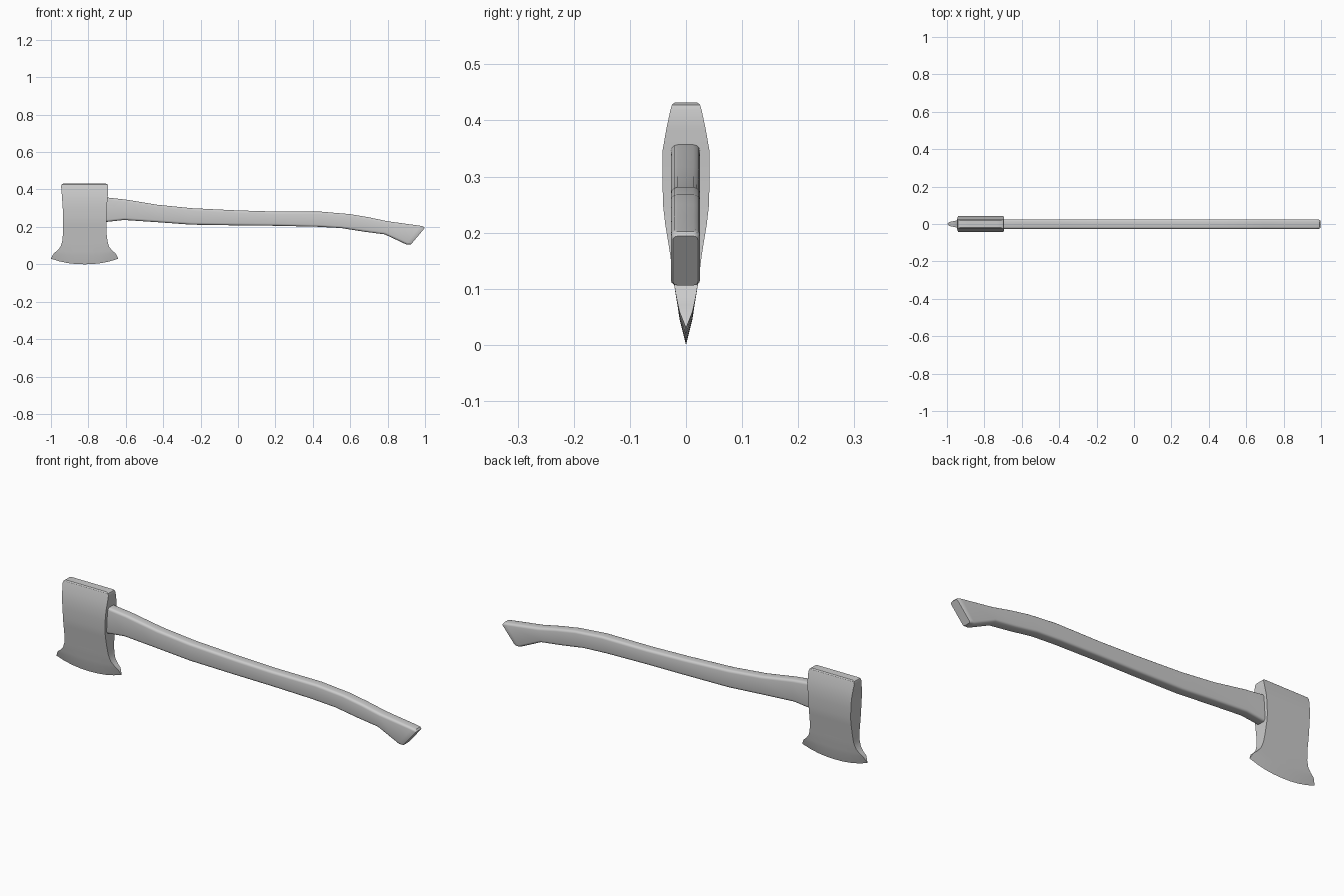
import bpy, bmesh, math

if "Cube" in bpy.data.objects:
    bpy.data.objects.remove(bpy.data.objects["Cube"])


def loft(name, rings, cap_last=True, angle=30):
    """Skin a list of equal-length closed rings and cap the ends."""
    bm = bmesh.new()
    rows = [[bm.verts.new(p) for p in ring] for ring in rings]
    n = len(rows[0])
    for a, b in zip(rows, rows[1:]):
        for i in range(n):
            j = (i + 1) % n
            bm.faces.new((a[i], a[j], b[j], b[i]))
    bm.faces.new(rows[0])
    if cap_last:
        bm.faces.new(rows[-1])
    bmesh.ops.remove_doubles(bm, verts=bm.verts, dist=0.0002)
    bmesh.ops.recalc_face_normals(bm, faces=bm.faces)
    mesh = bpy.data.meshes.new(name)
    bm.to_mesh(mesh)
    bm.free()
    obj = bpy.data.objects.new(name, mesh)
    bpy.context.collection.objects.link(obj)
    bpy.ops.object.select_all(action='DESELECT')
    obj.select_set(True)
    bpy.context.view_layer.objects.active = obj
    bpy.ops.object.shade_smooth_by_angle(angle=math.radians(angle))
    return obj


# Axe head: rows of (z at middle, x left, x right, half thickness, edge curve)
head_rows = [
    (0.432, -0.932, -0.708, 0.020, 0), (0.428, -0.942, -0.698, 0.025, 0),
    (0.418, -0.946, -0.694, 0.028, 0), (0.385, -0.943, -0.695, 0.035, 0),
    (0.345, -0.940, -0.698, 0.042, 0), (0.300, -0.937, -0.702, 0.042, 0),
    (0.250, -0.935, -0.704, 0.041, 0), (0.215, -0.935, -0.704, 0.037, 0),
    (0.160, -0.936, -0.702, 0.028, 0), (0.120, -0.940, -0.697, 0.023, 0),
    (0.090, -0.950, -0.688, 0.0185, 0.002), (0.066, -0.968, -0.671, 0.0145, 0.006),
    (0.046, -0.985, -0.655, 0.0115, 0.013), (0.000, -1.000, -0.640, 0.0, 0.030),
]
us = [-1 + i / 4 for i in range(9)]
head = []
for z, x0, x1, w, c in head_rows:
    side = [((x0 + x1) / 2 + u * (x1 - x0) / 2, z + c * abs(u) ** 2.2) for u in us]
    head.append([(x, -w, zz) for x, zz in side] + [(x, w, zz) for x, zz in reversed(side)])
loft("axe_head", head, cap_last=False)

# Handle: stations of (top x, top z, bottom x, bottom z)
stations = [
    (-0.73, 0.361, -0.73, 0.224), (-0.69, 0.356, -0.69, 0.228), (-0.60, 0.346, -0.61, 0.237),
    (-0.43, 0.318, -0.43, 0.225), (-0.25, 0.300, -0.25, 0.212),
    (0.00, 0.288, 0.00, 0.208), (0.20, 0.282, 0.20, 0.206),
    (0.45, 0.281, 0.42, 0.201), (0.60, 0.268, 0.55, 0.194),
    (0.70, 0.251, 0.67, 0.175), (0.80, 0.230, 0.785, 0.160),
    (0.975, 0.206, 0.900, 0.106), (0.992, 0.202, 0.913, 0.106),
]
half, rad, off = 0.026, 0.012, -0.001


def rounded_section(xt, zt, xb, zb, inset=0.0):
    """Rounded rectangle spanning from the top line to the belly line."""
    length = math.hypot(xt - xb, zt - zb)
    ring = []
    for k, (sy, st) in enumerate([(1, 1), (-1, 1), (-1, 0), (1, 0)]):
        for s in range(4):
            a = math.radians(90 * k + 30 * s)
            y = sy * (half - rad) + (rad - inset) * math.cos(a)
            t = (length - rad if st else rad) + (rad - inset) * math.sin(a)
            f = t / length
            ring.append((xb + (xt - xb) * f, y + off, zb + (zt - zb) * f))
    return ring


rings = [rounded_section(*s) for s in stations]
# Softened butt end
rings.append(rounded_section(1.001, 0.197, 0.922, 0.103, 0.004))
loft("handle", rings, angle=35)
